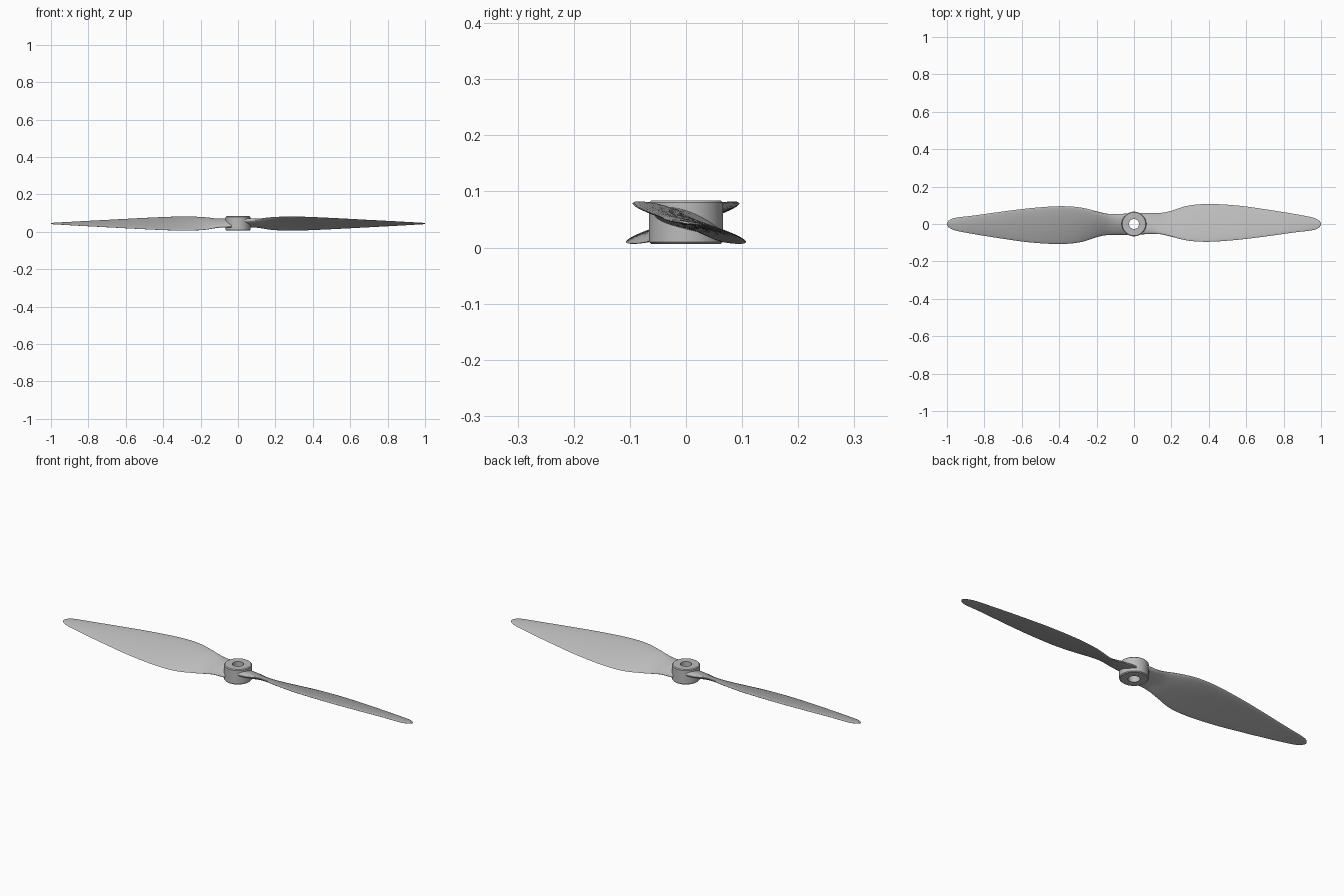
import bpy
import bmesh
import math

cube = bpy.data.objects.get("Cube")
if cube:
    bpy.data.objects.remove(cube)

grey = bpy.data.materials.new("light_grey_plastic")
grey.use_nodes = True
colour = (0.5, 0.5, 0.5, 1)
grey.diffuse_color = colour
grey.node_tree.nodes["Principled BSDF"].inputs["Base Color"].default_value = colour

MID_Z = 0.044
RING = 28   # points around a blade section
STEPS = 5   # rows between two stations

# Blade stations: distance out, front edge y, back edge y, half rise, thickness
stations = [
    (0.035, -0.056, 0.060, 0.016, 0.036),
    (0.10, -0.053, 0.058, 0.019, 0.029),
    (0.15, -0.056, 0.060, 0.028, 0.023),
    (0.20, -0.068, 0.071, 0.034, 0.020),
    (0.29, -0.089, 0.098, 0.037, 0.017),
    (0.40, -0.095, 0.107, 0.034, 0.015),
    (0.55, -0.085, 0.099, 0.027, 0.013),
    (0.70, -0.067, 0.079, 0.019, 0.011),
    (0.85, -0.046, 0.055, 0.011, 0.009),
    (0.95, -0.034, 0.036, 0.005, 0.007),
    (0.985, -0.022, 0.022, 0.003, 0.006),
    (1.0, -0.006, 0.006, 0.001, 0.004),
]


def smooth_rows(rows):
    """Catmull-Rom interpolation through the stations."""
    result = []
    for i in range(len(rows) - 1):
        a, b, c, d = (rows[min(max(i + k, 0), len(rows) - 1)] for k in (-1, 0, 1, 2))
        for s in range(STEPS):
            t = s / STEPS
            row = []
            for p, q, r, w in zip(a, b, c, d):
                row.append(q + t * (r - p) / 2
                           + t * t * (2 * p - 5 * q + 4 * r - w) / 2
                           + t ** 3 * (3 * q - p - 3 * r + w) / 2)
            result.append(row)
    return result + [rows[-1]]


def section(x, front, back, rise, thick):
    """Rounded aerofoil loop, high at the front edge."""
    points = []
    for k in range(RING):
        a = math.tau * k / RING
        u = (1 - math.cos(a)) / 2
        fullness = math.sin(a) * (1.15 - 0.3 * u)
        camber = 0.15 * thick * math.sin(math.pi * u)
        y = front + (back - front) * u
        z = MID_Z + rise * (1 - 2 * u) + camber + fullness * thick / 2
        points.append((x, y, z))
    return points


def finish(bm, name):
    bmesh.ops.recalc_face_normals(bm, faces=bm.faces)
    mesh = bpy.data.meshes.new(name)
    bm.to_mesh(mesh)
    bm.free()
    mesh.materials.append(grey)
    obj = bpy.data.objects.new(name, mesh)
    bpy.context.collection.objects.link(obj)
    bpy.ops.object.select_all(action="DESELECT")
    obj.select_set(True)
    bpy.context.view_layer.objects.active = obj
    bpy.ops.object.shade_smooth_by_angle(angle=math.radians(40))
    return obj


# Twisted blade, lofted through its sections
bm = bmesh.new()
loops = [[bm.verts.new(p) for p in section(*row)] for row in smooth_rows(stations)]
for inner, outer in zip(loops, loops[1:]):
    for k in range(RING):
        n = (k + 1) % RING
        bm.faces.new((inner[k], inner[n], outer[n], outer[k]))
bm.faces.new(loops[0])
bm.faces.new(loops[-1])
left_blade = finish(bm, "left_blade")

# Opposite blade, turned half way round
right_blade = left_blade.copy()
right_blade.name = "right_blade"
right_blade.rotation_euler.z = math.pi
bpy.context.collection.objects.link(right_blade)

# Hub with a bore and softened rims, spun from a profile
BORE, RADIUS, LOW, HIGH, SOFT = 0.027, 0.066, 0.006, 0.084, 0.004
profile = [(BORE, LOW), (RADIUS - SOFT, LOW), (RADIUS, LOW + SOFT),
           (RADIUS, HIGH - SOFT), (RADIUS - SOFT, HIGH), (BORE, HIGH)]
bm = bmesh.new()
ring = [bm.verts.new((r, 0, z)) for r, z in profile]
edges = [bm.edges.new((ring[i], ring[(i + 1) % len(ring)])) for i in range(len(ring))]
bmesh.ops.spin(bm, geom=ring + edges, cent=(0, 0, 0), axis=(0, 0, 1),
               angle=math.tau, steps=48)
bmesh.ops.remove_doubles(bm, verts=bm.verts, dist=0.0001)
finish(bm, "hub")
